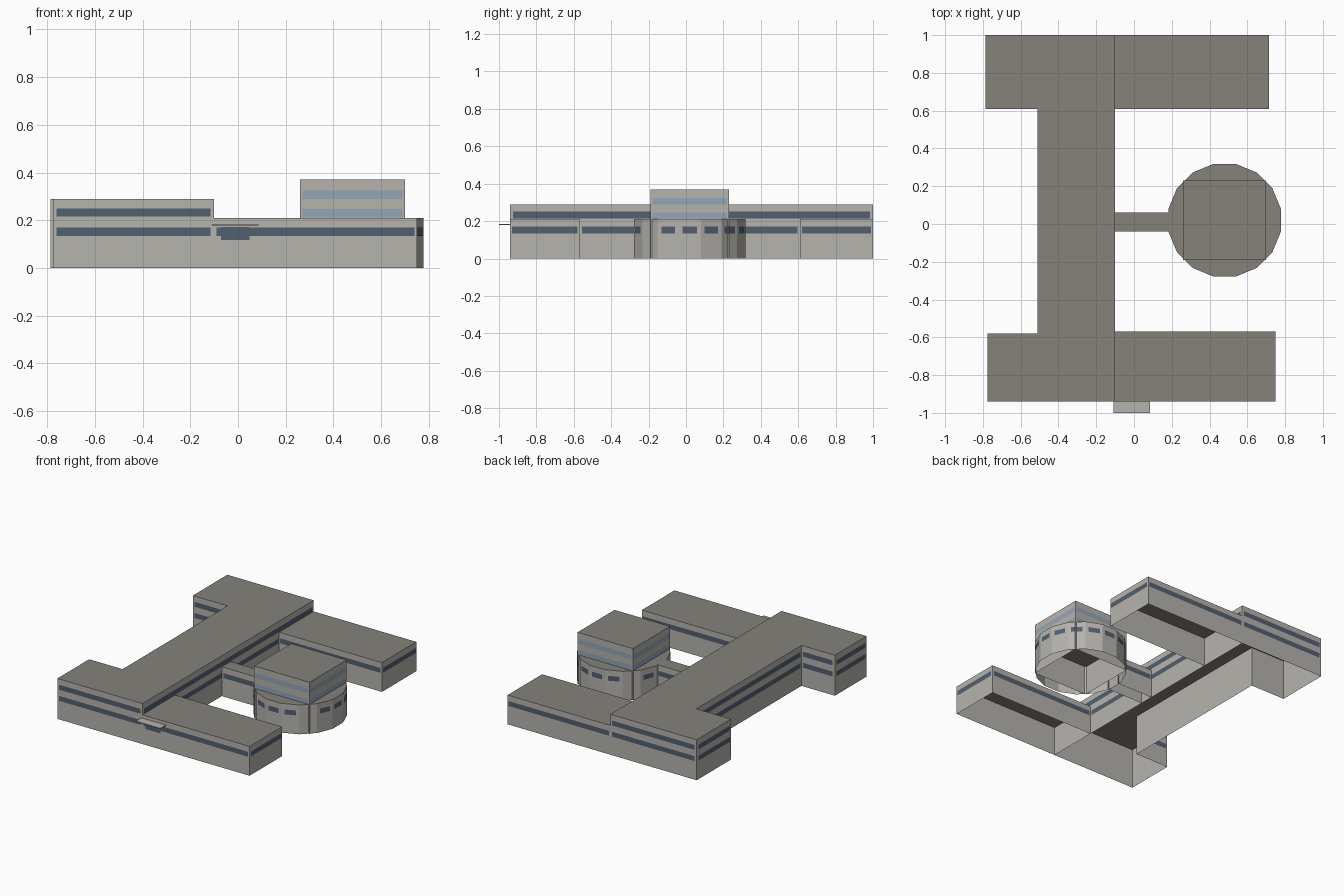
import bpy, bmesh, math
from mathutils import Vector

cube = bpy.data.objects.get("Cube")
if cube:
    bpy.data.objects.remove(cube, do_unlink=True)


def material(name, rgb):
    m = bpy.data.materials.new(name)
    m.use_nodes = True
    m.diffuse_color = (*rgb, 1)
    m.node_tree.nodes["Principled BSDF"].inputs["Base Color"].default_value = (*rgb, 1)
    return m


WALL = material("wall_stone", (0.47, 0.455, 0.42))
ROOF = material("roof_grey", (0.235, 0.225, 0.195))
GLASS = material("dark_glass", (0.085, 0.115, 0.16))
PALE = material("pale_blue_glass", (0.29, 0.38, 0.48))


def finish(name, bm, mats):
    mesh = bpy.data.meshes.new(name)
    bm.to_mesh(mesh)
    bm.free()
    for m in mats:
        mesh.materials.append(m)
    ob = bpy.data.objects.new(name, mesh)
    bpy.context.collection.objects.link(ob)
    return ob


def edges_of(outline, skip=()):
    n = len(outline)
    return [(outline[i], outline[(i + 1) % n]) for i in range(n) if i not in skip]


def shell(name, outline, height, skip=()):
    """Walls and a roof over a counter-clockwise outline, open underneath."""
    bm = bmesh.new()
    low = [bm.verts.new((x, y, 0)) for x, y in outline]
    top = [bm.verts.new((x, y, height)) for x, y in outline]
    n = len(outline)
    for i in range(n):
        if i not in skip:
            j = (i + 1) % n
            bm.faces.new((low[i], low[j], top[j], top[i]))
    bm.faces.new(top).material_index = 1
    return finish(name, bm, (WALL, ROOF))


def bands(name, edges, rows, mat, inset=0.015, lift=0.003):
    """Thin window strips lying on the walls that stand on the given edges."""
    bm = bmesh.new()
    for a, b in edges:
        a, b = Vector((*a, 0)), Vector((*b, 0))
        d = (b - a).normalized()
        out = Vector((d.y, -d.x, 0)) * lift
        p, q = a + d * inset + out, b - d * inset + out
        for z0, z1 in rows:
            lo, hi = Vector((0, 0, z0)), Vector((0, 0, z1))
            bm.faces.new([bm.verts.new(v) for v in (p + lo, q + lo, q + hi, p + hi)])
    return finish(name, bm, (mat,))


def rect(x0, x1, y0, y1):
    return [(x0, y0), (x1, y0), (x1, y1), (x0, y1)]


LOWER, UPPER = (0.135, 0.17), (0.215, 0.25)
LOW, HIGH = 0.21, 0.29

# Tall spine with its two short western arms
spine = [(-0.1, -0.94), (-0.1, 1), (-0.785, 1), (-0.785, 0.61),
         (-0.51, 0.61), (-0.51, -0.58), (-0.775, -0.58), (-0.775, -0.94)]
shell("main_block", spine, HIGH)
bands("main_upper_windows", edges_of(spine), [UPPER], GLASS)
court = ((-0.1, -0.57), (-0.1, 0.61))
bands("main_lower_windows", edges_of(spine, (0,)) + [court], [LOWER], GLASS)

# Low eastern wings
for name, outline in (("front_wing", rect(-0.1, 0.75, -0.94, -0.57)),
                      ("back_wing", rect(-0.1, 0.715, 0.61, 1))):
    shell(name, outline, LOW, (3,))
    bands(name + "_windows", edges_of(outline, (3,)), [LOWER], GLASS, 0.01)

# Corridor to the round hall
corridor = rect(-0.1, 0.19, -0.04, 0.06)
shell("corridor", corridor, LOW, (1, 3))
bands("corridor_windows", edges_of(corridor, (1, 3)), [LOWER], GLASS)

# Round hall with sixteen flat sides and one small window on most of them
SIDES, RADIUS = 16, 0.304
drum = [(0.48 + RADIUS * math.cos((i - 0.5) * math.tau / SIDES),
         0.02 + RADIUS * math.sin((i - 0.5) * math.tau / SIDES)) for i in range(SIDES)]
shell("round_hall", drum, LOW)
bands("round_hall_windows", edges_of(drum, (6, 8, 9, 14)), [LOWER], GLASS, 0.02)

# Square upper storey over the hall
tower = rect(0.26, 0.70, -0.19, 0.23)
shell("square_tower", tower, 0.37)
bands("tower_windows", edges_of(tower), [(0.213, 0.247), (0.29, 0.324)], PALE, 0.01)

# Entrance canopy and doors
bm = bmesh.new()
bmesh.ops.create_cube(bm, size=1)
for v in bm.verts:
    v.co = Vector((-0.012, -0.97, 0.182)) + Vector((v.co.x * 0.195, v.co.y * 0.06, v.co.z * 0.007))
finish("entrance_canopy", bm, (WALL,))
bands("entrance_doors", [((-0.072, -0.94), (0.048, -0.94))], [(0.118, 0.172)], GLASS, 0, 0.006)
